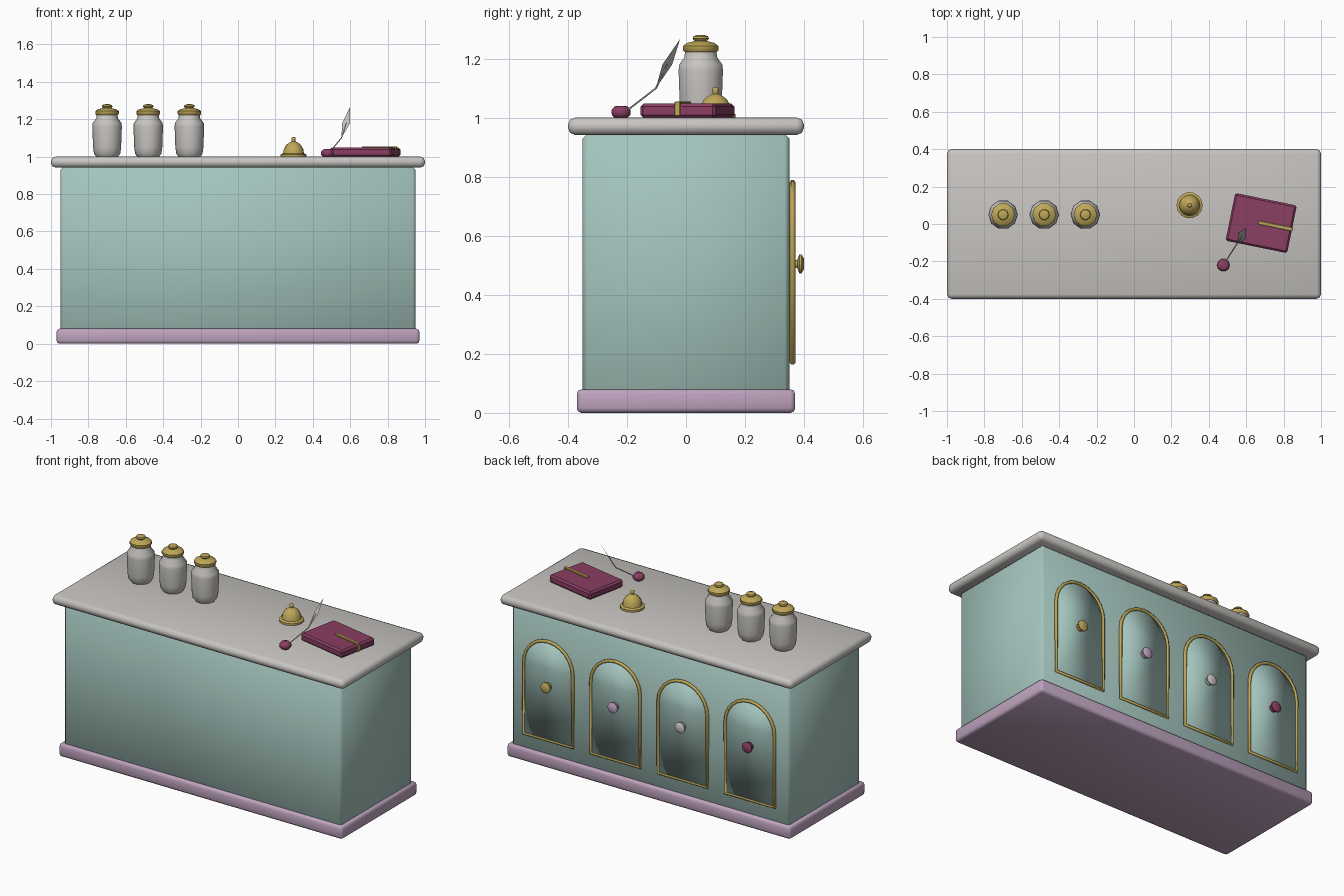
import bpy, bmesh, math
from mathutils import Matrix, Vector

if "Cube" in bpy.data.objects:
    bpy.data.objects.remove(bpy.data.objects["Cube"])


def material(name, rgb):
    lin = [(c / 255 / 12.92) if c < 10 else ((c / 255 + 0.055) / 1.055) ** 2.4 for c in rgb]
    m = bpy.data.materials.new(name)
    m.diffuse_color = (*lin, 1)
    m.use_nodes = True
    m.node_tree.nodes["Principled BSDF"].inputs["Base Color"].default_value = m.diffuse_color
    return m


TEAL = material("sage_teal", (165, 197, 190))
STONE = material("pale_stone", (200, 197, 193))
LILAC = material("lilac", (190, 163, 190))
GOLD = material("brass", (190, 167, 88))
WINE = material("wine_red", (138, 62, 98))


def add(name, bm, mat, smooth=None):
    """Turn a bmesh into an object; smooth is the crease angle in degrees."""
    bmesh.ops.recalc_face_normals(bm, faces=bm.faces)
    me = bpy.data.meshes.new(name)
    bm.to_mesh(me)
    bm.free()
    me.materials.append(mat)
    ob = bpy.data.objects.new(name, me)
    bpy.context.collection.objects.link(ob)
    if smooth:
        bpy.ops.object.select_all(action='DESELECT')
        ob.select_set(True)
        bpy.context.view_layer.objects.active = ob
        bpy.ops.object.shade_smooth_by_angle(angle=math.radians(smooth))
    return ob


def box(name, lo, hi, mat, bevel=0, segs=1, smooth=None, rot=0, pivot=(0, 0, 0)):
    bm = bmesh.new()
    bmesh.ops.create_cube(bm, size=1)
    lo, hi = Vector(lo), Vector(hi)
    bmesh.ops.scale(bm, vec=hi - lo, verts=bm.verts)
    bmesh.ops.translate(bm, vec=(lo + hi) / 2, verts=bm.verts)
    if bevel:
        bmesh.ops.bevel(bm, geom=list(bm.edges), offset=bevel, segments=segs,
                        profile=0.5, affect='EDGES')
    bm.transform(Matrix.Translation(pivot) @ Matrix.Rotation(math.radians(rot), 4, 'Z'))
    return add(name, bm, mat, smooth)


def lathe(name, profile, mat, at, sides=10, tilt=0):
    """Revolve (radius, height) points round z, then tilt about x and move."""
    bm = bmesh.new()
    rings = [[bm.verts.new((r * math.cos(2 * math.pi * i / sides),
                            r * math.sin(2 * math.pi * i / sides), z))
              for i in range(sides)] for r, z in profile]
    for a, b in zip(rings, rings[1:]):
        for i in range(sides):
            j = (i + 1) % sides
            bm.faces.new((a[i], a[j], b[j], b[i]))
    bm.faces.new(rings[0][::-1])
    bm.faces.new(rings[-1])
    bm.transform(Matrix.Translation(at) @ Matrix.Rotation(math.radians(tilt), 4, 'X'))
    return add(name, bm, mat, 50)


def tube(name, pts, radius, mat, cyclic=False):
    cu = bpy.data.curves.new(name, 'CURVE')
    cu.dimensions = '3D'
    cu.bevel_depth = radius
    cu.bevel_resolution = 1
    cu.use_fill_caps = True
    sp = cu.splines.new('POLY')
    sp.points.add(len(pts) - 1)
    for p, co in zip(sp.points, pts):
        p.co = (*co, 1)
    sp.use_cyclic_u = cyclic
    cu.materials.append(mat)
    ob = bpy.data.objects.new(name, cu)
    bpy.context.collection.objects.link(ob)
    bpy.ops.object.select_all(action='DESELECT')
    ob.select_set(True)
    bpy.context.view_layer.objects.active = ob
    bpy.ops.object.convert(target='MESH')
    return bpy.context.object


# Counter carcass, plinth and worktop
box("counter_body", (-0.95, -0.35, 0.005), (0.95, 0.35, 0.945), TEAL, 0.015, 1, 80)
box("plinth", (-0.97, -0.37, 0), (0.97, 0.37, 0.08), LILAC, 0.016, 2, 80)
box("worktop", (-1, -0.4, 0.942), (1, 0.4, 1.0), STONE, 0.024, 2, 80)

# Four arched doors on the back, each with brass trim and its own knob
R, BOTTOM, SPRING = 0.168, 0.17, 0.613
for n, (x, mat) in enumerate(zip((0.69, 0.23, -0.23, -0.69), (GOLD, LILAC, STONE, WINE)), 1):
    arch = [(x - R, BOTTOM), (x + R, BOTTOM)]
    arch += [(x + R * math.cos(math.pi * i / 12), SPRING + R * math.sin(math.pi * i / 12))
             for i in range(13)]
    bm = bmesh.new()
    face = bm.faces.new([bm.verts.new((px, 0.345, pz)) for px, pz in arch])
    ext = bmesh.ops.extrude_face_region(bm, geom=[face])
    bmesh.ops.translate(bm, vec=(0, 0.015, 0),
                        verts=[v for v in ext["geom"] if isinstance(v, bmesh.types.BMVert)])
    add(f"door_{n}", bm, TEAL, 120)
    tube(f"door_trim_{n}", [(px, 0.361, pz) for px, pz in arch], 0.0095, GOLD, True)
    lathe(f"door_knob_{n}", [(0.024, 0), (0.024, 0.008), (0.013, 0.014), (0.015, 0.02),
                             (0.034, 0.027), (0.034, 0.034), (0.02, 0.042)],
          mat, (x, 0.357, 0.505), tilt=-90)

# Three lidded jars
for n, x in enumerate((-0.70, -0.48, -0.26), 1):
    lathe(f"jar_{n}", [(0.058, 0), (0.07, 0.015), (0.075, 0.05), (0.079, 0.16), (0.077, 0.18),
                       (0.058, 0.205), (0.056, 0.228)], STONE, (x, 0.05, 1.0))
    lathe(f"jar_lid_{n}", [(0.052, 0.218), (0.063, 0.228), (0.063, 0.243), (0.05, 0.253),
                           (0.022, 0.26), (0.029, 0.268), (0.026, 0.276), (0.01, 0.281)],
          GOLD, (x, 0.05, 1.0))

# Service bell
lathe("bell", [(0.07, 0), (0.07, 0.012), (0.056, 0.018), (0.052, 0.04), (0.04, 0.062),
               (0.02, 0.077), (0.009, 0.081), (0.011, 0.092), (0.011, 0.1), (0.005, 0.105)],
      GOLD, (0.297, 0.1, 1.0), sides=14)

# Closed book with a clasp strap
book = dict(rot=-11.5, pivot=(0.68, 0.005, 1.0))
box("book", (-0.168, -0.13, 0.0), (0.168, 0.13, 0.048), WINE, 0.01, 1, **book)
box("book_strap", (-0.015, -0.01, 0.045), (0.173, 0.01, 0.055), GOLD, 0.002, 1, **book)
box("book_clasp", (0.165, -0.01, 0.006), (0.173, 0.01, 0.055), GOLD, 0.002, 1, **book)

# Inkwell and quill
lathe("inkwell", [(0.024, 0), (0.033, 0.01), (0.034, 0.026), (0.024, 0.038), (0.015, 0.04)],
      WINE, (0.478, -0.22, 1.0))
base, tip = (0.553, -0.102, 1.10), (0.60, -0.02, 1.267)
left, right = (0.557, -0.047, 1.18), (0.60, -0.08, 1.18)
tube("quill_stem", [(0.482, -0.212, 1.015), base, (0.578, -0.064, 1.18)], 0.003, STONE)
bm = bmesh.new()
a, b, c, d = (bm.verts.new(p) for p in (base, right, tip, left))
bm.faces.new((a, b, c, d))
bmesh.ops.solidify(bm, geom=list(bm.faces), thickness=0.003)
add("quill_feather", bm, STONE)
